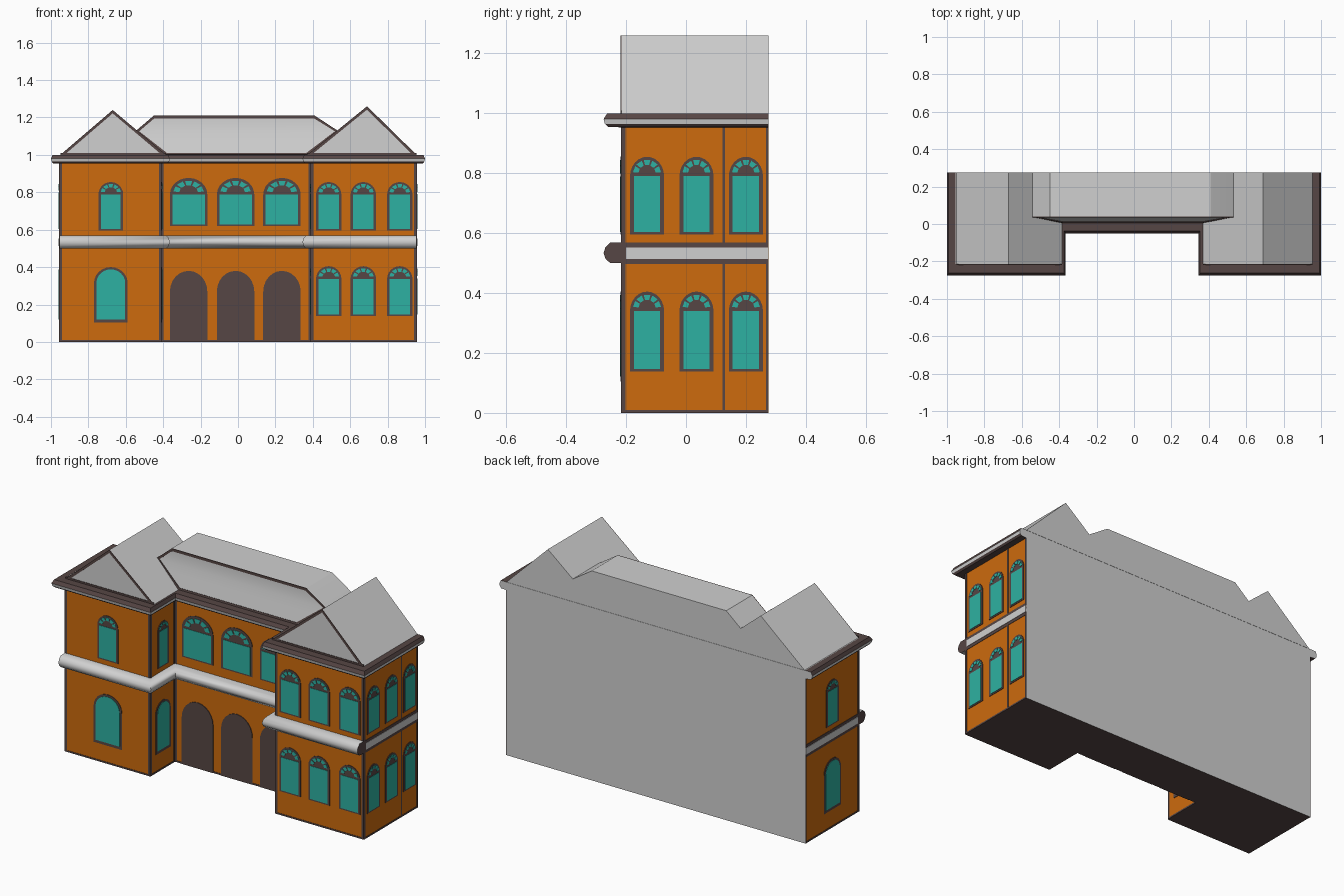
import bpy, bmesh, math
from mathutils import Vector

if "Cube" in bpy.data.objects:
    bpy.data.objects.remove(bpy.data.objects["Cube"])


def material(name, rgb):
    m = bpy.data.materials.new(name)
    m.diffuse_color = (*rgb, 1)
    m.use_nodes = True
    m.node_tree.nodes["Principled BSDF"].inputs["Base Color"].default_value = m.diffuse_color
    return m


ORANGE, BROWN, TEAL, GREY = range(4)
MATS = [material("orange_wall", (0.61, 0.147, 0.004)), material("dark_brown_trim", (0.093, 0.061, 0.058)),
        material("teal_glass", (0.027, 0.44, 0.36)), material("light_grey_roof", (0.63, 0.63, 0.63))]


def finish(bm, name, smooth=None):
    bmesh.ops.recalc_face_normals(bm, faces=bm.faces)
    me = bpy.data.meshes.new(name)
    bm.to_mesh(me)
    bm.free()
    ob = bpy.data.objects.new(name, me)
    bpy.context.collection.objects.link(ob)
    for m in MATS:
        me.materials.append(m)
    if smooth:
        bpy.context.view_layer.objects.active = ob
        ob.select_set(True)
        bpy.ops.object.shade_smooth_by_angle(angle=math.radians(smooth))
        ob.select_set(False)
    return ob


def prism(bm, pts, vec, mat):
    """Closed prism: polygon pts pushed along vec."""
    a = [bm.verts.new(p) for p in pts]
    b = [bm.verts.new(Vector(p) + Vector(vec)) for p in pts]
    faces = [bm.faces.new(a), bm.faces.new(b[::-1])]
    for i in range(len(a)):
        j = (i + 1) % len(a)
        faces.append(bm.faces.new((a[i], b[i], b[j], a[j])))
    for f in faces:
        f.material_index = mat


def sweep(name, path, profile, mats, cap, smooth=None):
    """Moulding along the walls; path = (x, y, offset x, offset y)."""
    bm = bmesh.new()
    rows = [[bm.verts.new((x + ox * d * 0.75, y + oy * d, z)) for d, z in profile]
            for x, y, ox, oy in path]
    for r, s in zip(rows, rows[1:]):
        for i, m in enumerate(mats):
            bm.faces.new((r[i], s[i], s[i + 1], r[i + 1])).material_index = m
    for r in (rows[0], rows[-1]):
        bm.faces.new(r).material_index = cap
    return finish(bm, name, smooth)


# Wall planes: origin, horizontal axis, outward normal
FRONT, MIDDLE = ((0, -.215, 0), (1, 0, 0), (0, -1, 0)), ((0, .01, 0), (1, 0, 0), (0, -1, 0))
RIGHT, LEFT = ((.955, 0, 0), (0, 1, 0), (1, 0, 0)), ((-.955, 0, 0), (0, 1, 0), (-1, 0, 0))
INNER_L, INNER_R = ((-.41, 0, 0), (0, 1, 0), (1, 0, 0)), ((.39, 0, 0), (0, 1, 0), (-1, 0, 0))


def plate(bm, wall, uz, thick, mat):
    o, u, n = (Vector(v) for v in wall)
    prism(bm, [o + u * a + Vector((0, 0, z)) for a, z in uz], n * thick, mat)


def rect(u0, u1, z0, z1):
    return [(u0, z0), (u1, z0), (u1, z1), (u0, z1)]


def arch(c, hw, z0, z1, rise):
    s = z1 - rise
    return [(c - hw, z0), (c + hw, z0)] + [
        (c + hw * math.cos(math.pi * i / 12), s + rise * math.sin(math.pi * i / 12)) for i in range(13)]


def window(name, wall, c, hw, z0, z1, rise, fan=True):
    bm = bmesh.new()
    plate(bm, wall, arch(c, hw, z0, z1, rise), .003, BROWN)
    s, e = z1 - rise, .013
    if fan:  # square pane with a fan light of small wedges
        plate(bm, wall, rect(c - hw + e, c + hw - e, z0 + .008, s), .005, TEAL)
        for i in range(5):
            t0, t1 = math.pi * (i + .12) / 5, math.pi * (i + .88) / 5
            plate(bm, wall, [(c + hw * k * math.cos(t), s + .01 + (rise - .01) * k * math.sin(t))
                             for k, t in ((.5, t0), (.82, t0), (.82, t1), (.5, t1))], .005, TEAL)
    else:
        plate(bm, wall, arch(c, hw - e, z0 + .016, z1 - .012, rise - .012), .005, TEAL)
    finish(bm, name)


# Main body: brown underside, grey back and top, orange walls
bm = bmesh.new()
foot = [(-.955, -.215), (-.41, -.215), (-.41, .01), (.39, .01), (.39, -.215), (.955, -.215), (.955, .275), (-.955, .275)]
prism(bm, [(x, y, 0) for x, y in foot], (0, 0, .999), ORANGE)
bmesh.ops.recalc_face_normals(bm, faces=bm.faces)
for f in bm.faces:
    f.normal_update()
    if f.normal.z < -.5:
        f.material_index = BROWN
    elif f.normal.z > .5 or f.normal.y > .5:
        f.material_index = GREY
finish(bm, "building_walls")

# Cornice round three sides and rounded belt course on the front
recess = [(-.41, -.215, 1, -1), (-.41, .01, 1, -1), (.39, .01, -1, -1), (.39, -.215, -1, -1)]
sweep("cornice", [(-.955, .275, -1, 0), (-.955, -.215, -1, -1)] + recess +
      [(.955, -.215, 1, -1), (.955, .275, 1, 0)],
      [(0, .953), (.045, .955), (.056, .965), (.06, .981), (.048, 1.0), (0, 1.0)],
      [BROWN, BROWN, GREY, BROWN, BROWN], GREY)
sweep("belt_course", [(-.955, -.215, 0, -1)] + recess + [(.955, -.215, 0, -1)],
      [(0, .5), (.038, .5), (.054, .515), (.06, .534), (.054, .553), (.038, .568), (0, .568)],
      [GREY] * 6, BROWN, 70)

# Flat belt on the outer sides, corner strips and base strips
bm = bmesh.new()
for w in (LEFT, RIGHT):
    plate(bm, w, rect(-.215, .274, .497, .568), .002, BROWN)
    plate(bm, w, rect(-.2, .274, .514, .552), .004, GREY)
    plate(bm, w, rect(.267, .274, 0, .955), .003, BROWN)
finish(bm, "side_belts")
bm = bmesh.new()
for w, a, b in ((FRONT, -.955, -.41), (FRONT, .39, .955), (MIDDLE, -.41, .39),
                (LEFT, -.215, .274), (RIGHT, -.215, .274), (INNER_L, -.215, .01), (INNER_R, -.215, .01)):
    plate(bm, w, rect(a, b, 0, .009), .002, BROWN)
    plate(bm, w, rect(a, a + .013, 0, .955), .002, BROWN)
    if w not in (LEFT, RIGHT):
        plate(bm, w, rect(b - .013, b, 0, .955), .002, BROWN)
plate(bm, RIGHT, rect(.122, .13, 0, .955), .002, BROWN)
finish(bm, "corner_and_base_strips")

# Windows and arched doorways
for w, c, tag, k in ((FRONT, -.68, "front", 1), (LEFT, .03, "outer", .85), (INNER_L, -.1, "inner", .75)):
    window(f"left_wing_{tag}_lower_window", w, c, .09 * k, .105, .40, .085 * k, False)
    window(f"left_wing_{tag}_upper_window", w, c, .066 * k, .595, .855, .066 * k)
for lvl, z0, z1 in (("lower", .138, .405), ("upper", .595, .855)):
    for i, c in enumerate((.485, .67, .865)):
        window(f"right_wing_front_{lvl}_window_{i}", FRONT, c, .068, z0, z1, .068)
    for i, c in enumerate((-.13, .035, .2)):
        window(f"right_wing_side_{lvl}_window_{i}", RIGHT, c, .057, z0, z1, .065)
    window(f"right_wing_inner_{lvl}_window", INNER_R, -.1, .057, z0, z1, .065)
for i, c in enumerate((-.264, -.013, .235)):
    window(f"middle_upper_window_{i}", MIDDLE, c, .1, .62, .877, .088)
    bm = bmesh.new()
    plate(bm, MIDDLE, arch(c, .1, 0, .38, .11), .004, BROWN)
    finish(bm, f"middle_doorway_{i}")

# Gable roofs over the wings with brown verge strips
for side, a, p, b in (("left", (-.95, 1), (-.67, 1.24), (-.385, 1)), ("right", (.37, 1), (.69, 1.26), (.955, 1))):
    bm = bmesh.new()
    prism(bm, [(x, -.215, z) for x, z in (a, p, b)], (0, .49, 0), GREY)
    finish(bm, f"{side}_gable_roof")
    bm = bmesh.new()
    for (x, z), s in ((a, 1), (b, -1)):
        plate(bm, FRONT, [(x, z), p, (p[0], p[1] - .018), (x + s * .022, z)], .003, BROWN)
    plate(bm, FRONT, rect(a[0], b[0], 1, 1.01), .003, BROWN)
    finish(bm, f"{side}_gable_trim")

# Middle roof with chamfered ends; front leans back, then stands upright
bm = bmesh.new()
rows = [[bm.verts.new((x, y, z)) for x, z in ((-.61, 1), (-.61, 1.07), (-.55, 1.125), (-.45, 1.21),
                                              (.41, 1.21), (.54, 1.125), (.61, 1.07), (.61, 1))
         for y in [ye if ye else .01 + .03 * min(1, (z - 1) / .125)]] for ye in (None, .275)]
f, k = rows
faces = [bm.faces.new((f[0], f[1], f[6], f[7])), bm.faces.new((f[1], f[2], f[5], f[6])),
         bm.faces.new((f[2], f[3], f[4], f[5])), bm.faces.new(k)]
faces += [bm.faces.new((f[i], k[i], k[(i + 1) % 8], f[(i + 1) % 8])) for i in range(8)]
for q in faces:
    q.material_index = GREY
finish(bm, "middle_roof", 30)

# Brown outline on the middle roof front
bm = bmesh.new()
upright = ((0, .04, 0), (1, 0, 0), (0, -1, 0))
plate(bm, upright, rect(-.45, .41, 1.195, 1.21), .004, BROWN)
plate(bm, upright, [(-.55, 1.125), (-.45, 1.21), (-.45, 1.193), (-.53, 1.125)], .004, BROWN)
plate(bm, upright, [(.54, 1.125), (.41, 1.21), (.41, 1.193), (.52, 1.125)], .004, BROWN)
for x0, x1, s in ((-.55, -.39, 1), (.54, .375, -1)):
    prism(bm, [(x0, .04, 1.125), (x0 + s * .022, .04, 1.125), (x1 + s * .022, .01, 1), (x1, .01, 1)],
          (0, -.004, .001), BROWN)
prism(bm, [(-.4, .01, 1), (.385, .01, 1), (.385, .0124, 1.01), (-.4, .0124, 1.01)], (0, -.004, .001), BROWN)
finish(bm, "middle_roof_trim")
